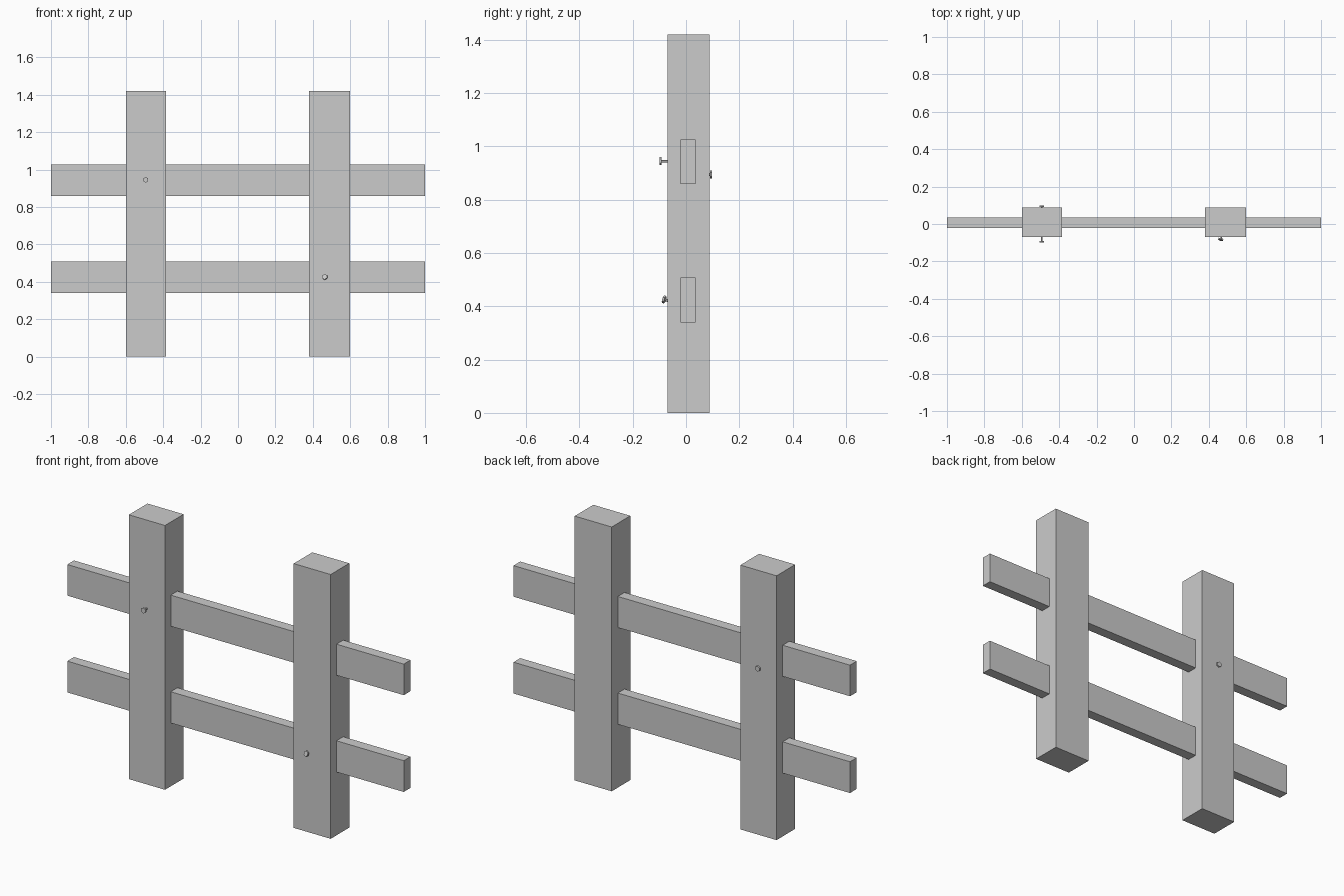
import bpy, bmesh
from mathutils import Matrix, Vector

if "Cube" in bpy.data.objects:
    bpy.data.objects.remove(bpy.data.objects["Cube"])


def make_object(name, bm):
    mesh = bpy.data.meshes.new(name)
    bm.to_mesh(mesh)
    bm.free()
    obj = bpy.data.objects.new(name, mesh)
    bpy.context.collection.objects.link(obj)
    return obj


def box(name, lo, hi):
    lo, hi = Vector(lo), Vector(hi)
    bm = bmesh.new()
    size = Matrix.Diagonal((*(hi - lo), 1))
    bmesh.ops.create_cube(bm, size=1, matrix=Matrix.Translation((lo + hi) / 2) @ size)
    return make_object(name, bm)


def nail(name, head, direction):
    """Six-sided nail; head is the outer face centre, direction points outwards."""
    bm = bmesh.new()
    for radius, length, start in ((0.015, 0.008, 0), (0.005, 0.06, -0.008)):
        bmesh.ops.create_cone(bm, cap_ends=True, segments=6, radius1=radius, radius2=radius,
                              depth=length, matrix=Matrix.Translation((0, 0, start - length / 2)))
    turn = Vector(direction).to_track_quat('Z', 'Y').to_matrix().to_4x4()
    bm.transform(Matrix.Translation(head) @ turn)
    return make_object(name, bm)


# Upright posts
for side, x0, x1 in (("left", -0.60, -0.385), ("right", 0.38, 0.60)):
    box(side + "_post", (x0, -0.07, 0), (x1, 0.088, 1.42))

# Rails running through the posts
for level, z0, z1 in (("lower", 0.34, 0.508), ("upper", 0.86, 1.027)):
    box(level + "_rail", (-1, -0.021, z0), (1, 0.036, z1))

# Nails: one sticking out, one bent, one at the back
nail("front_left_nail", (-0.493, -0.10, 0.945), (0, -1, 0))
nail("front_right_nail", (0.463, -0.086, 0.427), (-0.25, -1, 0.3))
nail("back_nail", (-0.493, 0.098, 0.895), (0, 1, 0))
